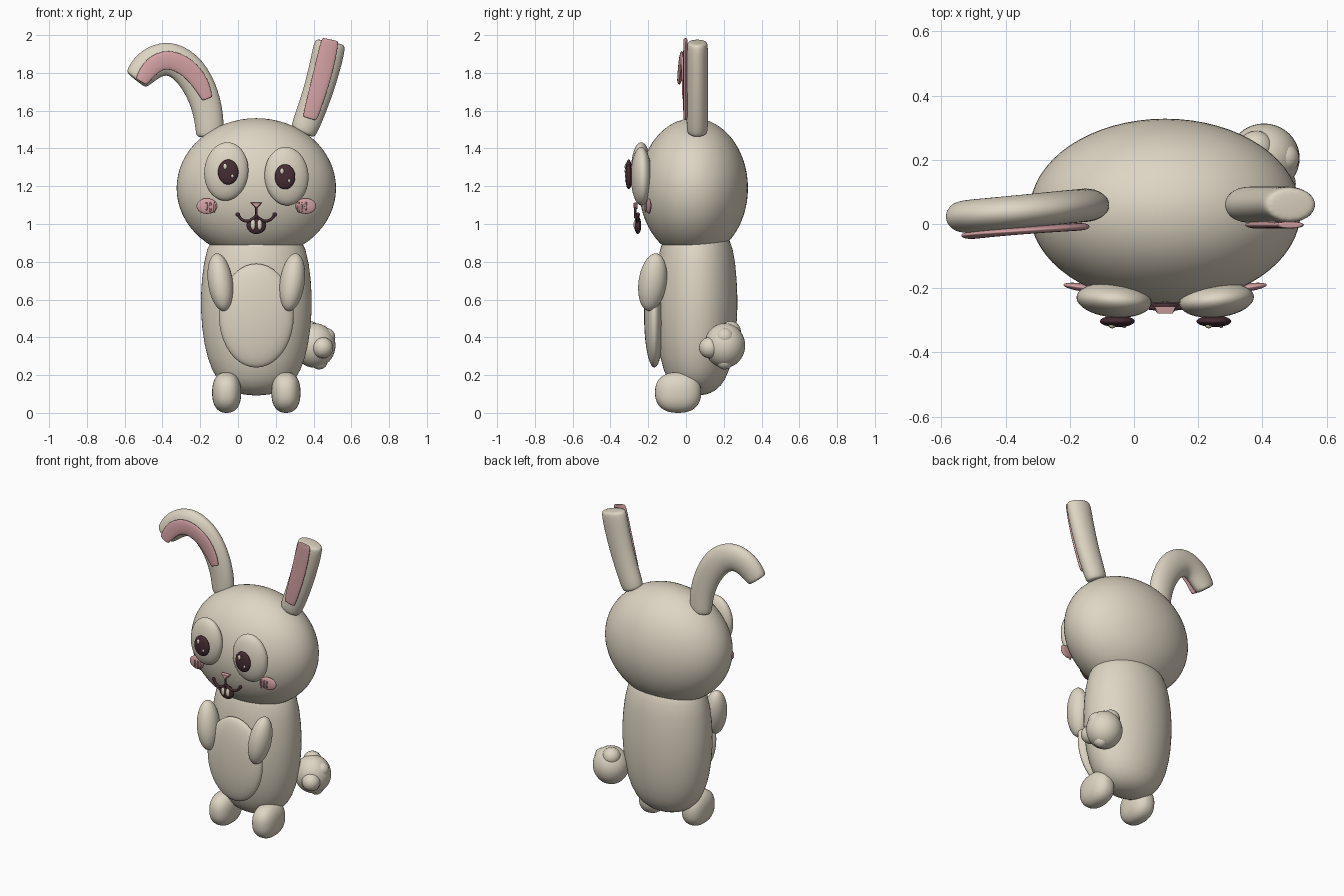
import bpy, bmesh, math
from mathutils import Vector, Matrix

if "Cube" in bpy.data.objects:
    bpy.data.objects.remove(bpy.data.objects["Cube"])


def material(name, rgb):
    m = bpy.data.materials.new(name)
    m.use_nodes = True
    m.diffuse_color = (*rgb, 1)
    m.node_tree.nodes["Principled BSDF"].inputs["Base Color"].default_value = (*rgb, 1)
    return m


CREAM = material("cream fur", (0.73, 0.665, 0.545))
PINK = material("soft pink", (0.66, 0.36, 0.37))
DARK = material("dark plum", (0.06, 0.026, 0.034))
MID = 0.097  # centre line of the body


def finish(bm, name, mat, smooth=True):
    bmesh.ops.recalc_face_normals(bm, faces=bm.faces)
    me = bpy.data.meshes.new(name)
    bm.to_mesh(me)
    bm.free()
    if smooth:
        me.shade_smooth()
    me.materials.append(mat)
    ob = bpy.data.objects.new(name, me)
    bpy.context.collection.objects.link(ob)
    return ob


def ellipsoid(name, loc, radii, mat=CREAM, rot=(0, 0, 0), power=1.0, seg=40):
    """Ellipsoid; a power below 1 makes it boxier."""
    bm = bmesh.new()
    bmesh.ops.create_uvsphere(bm, u_segments=seg, v_segments=seg // 2, radius=1)
    for v in bm.verts:
        v.co = Vector(math.copysign(abs(c) ** power, c) * r for c, r in zip(v.co, radii))
    ob = finish(bm, name, mat)
    ob.location = loc
    ob.rotation_euler = [math.radians(a) for a in rot]
    return ob


def sweep(name, path, thick, mat=CREAM, sides=16):
    """Flattened tube; path holds (x, y, z, half width), bending in the xz plane."""
    pts = [Vector(p[:3]) for p in path]
    rings = []
    bm = bmesh.new()
    last = len(pts) - 1
    for i, p in enumerate(pts):
        t = (pts[min(i + 1, last)] - pts[max(i - 1, 0)]).normalized()
        side = Vector((t.z, 0, -t.x)).normalized()
        depth = t.cross(side)
        # each end gets an extra smaller ring for a blunt rounded tip
        scales = [0.8, 1] if i == 0 else [1, 0.8] if i == last else [1]
        for s in scales:
            ring = []
            for k in range(sides):
                a = 2 * math.pi * k / sides
                off = side * math.cos(a) * path[i][3] + depth * math.sin(a) * thick
                shift = t * (1 - s) * thick * (1 if i else -1)
                ring.append(bm.verts.new(p + off * s + shift))
            rings.append(ring)
    for a, b in zip(rings, rings[1:]):
        for k in range(sides):
            n = (k + 1) % sides
            bm.faces.new((a[k], a[n], b[n], b[k]))
    bm.faces.new(rings[0])
    bm.faces.new(rings[-1])
    ob = finish(bm, name, mat)
    sub = ob.modifiers.new("smooth", "SUBSURF")
    sub.levels = sub.render_levels = 2
    return ob


# Head
ellipsoid("head", (MID, 0.04, 1.19), (0.422, 0.288, 0.37), seg=64)

# Body: turned profile, flattened front to back
profile = [(0, 0.09), (0.1, 0.1), (0.18, 0.14), (0.238, 0.22), (0.28, 0.36), (0.298, 0.54),
           (0.293, 0.7), (0.268, 0.88), (0.2, 0.98), (0, 1.03)]
bm = bmesh.new()
verts = [bm.verts.new((r, 0, z)) for r, z in profile]
edges = [bm.edges.new(pair) for pair in zip(verts, verts[1:])]
bmesh.ops.spin(bm, geom=verts + edges, cent=(0, 0, 0), axis=(0, 0, 1),
               angle=2 * math.pi, steps=32)
bmesh.ops.remove_doubles(bm, verts=bm.verts, dist=0.0005)
bmesh.ops.scale(bm, vec=(1, 0.74, 1), verts=bm.verts)
body = finish(bm, "body", CREAM)
body.location = (MID, 0.055, 0)
body.modifiers.new("smooth", "SUBSURF").levels = 1

ellipsoid("belly_patch", (MID, -0.168, 0.515), (0.198, 0.054, 0.275))

# Paired limbs
for side, label in ((-1, "right"), (1, "left")):
    ellipsoid(label + "_arm", (MID + side * 0.19, -0.177, 0.692), (0.066, 0.074, 0.155),
              rot=(-8, side * 8, 0))
    ellipsoid(label + "_foot", (MID + side * 0.157, -0.042, 0.108), (0.077, 0.122, 0.108),
              power=0.85)
    # Cheeks with little blush strokes
    cx = MID + side * 0.262
    ellipsoid(label + "_cheek", (cx, -0.197, 1.095), (0.055, 0.012, 0.041), PINK,
              rot=(0, 0, side * 8))
    for k in range(3):
        x = cx - side * (0.038 - 0.02 * k)
        sweep(f"{label}_blush_stroke_{k}", [(x, -0.213, 1.062 + 0.006 * k, 0.005),
              (x - side * 0.004, -0.216, 1.09, 0.006),
              (x, -0.213, 1.115, 0.005)], 0.005, PINK, 8)

# Eyes
for label, x, z, tilt in (("right", -0.062, 1.278, 5), ("left", 0.257, 1.253, -4)):
    ellipsoid(label + "_eye", (x, -0.237, z), (0.117, 0.054, 0.155),
              rot=(0, tilt, -5 if label == "right" else 6))
    px = x + (0.01 if label == "right" else -0.008)
    ellipsoid(label + "_pupil", (px, -0.303, z - 0.003), (0.054, 0.018, 0.066), DARK)
    ellipsoid(label + "_large_glint", (px - 0.016, -0.317, z + 0.026), (0.011, 0.008, 0.016), seg=16)
    ellipsoid(label + "_small_glint", (px + 0.022, -0.318, z - 0.024), (0.007, 0.006, 0.01), seg=16)

# Nose: small rounded triangle pointing down
bm = bmesh.new()
bmesh.ops.create_cone(bm, cap_ends=True, segments=3, radius1=0.036, radius2=0.026, depth=0.022,
                      matrix=Matrix.Rotation(math.radians(90), 4, "X"))
low = min(v.co.z for v in bm.verts)
high = max(v.co.z for v in bm.verts)
if abs(low) < high:  # turn the point downwards
    bmesh.ops.scale(bm, vec=(1, 1, -1), verts=bm.verts)
bmesh.ops.scale(bm, vec=(1.05, 1, 0.65), verts=bm.verts)
finish(bm, "nose", PINK, False).location = (MID, -0.268, 1.103)

# Mouth: stem, two curls and end dots
sweep("mouth_stem", [(MID, -0.268, 1.03, 0.007), (MID, -0.27, 1.06, 0.007),
                     (MID, -0.268, 1.088, 0.007)], 0.007, DARK, 8)
for side, label in ((-1, "right"), (1, "left")):
    curl = [(MID + side * dx, -0.265 + 0.12 * dx, z, 0.009) for dx, z in
            ((0, 1.045), (0.02, 1.022), (0.05, 1.012), (0.08, 1.022), (0.098, 1.05))]
    sweep(label + "_mouth_curl", curl, 0.009, DARK, 8)
    ellipsoid(label + "_mouth_end", curl[-1][:3], (0.012, 0.01, 0.012), DARK, seg=16)
    ellipsoid(label + "_tooth", (MID + side * 0.017, -0.266, 0.996), (0.014, 0.012, 0.028), seg=20)
ellipsoid("mouth_opening", (MID, -0.255, 0.993), (0.052, 0.018, 0.046), DARK, seg=24)

# Bent ear and its pink lining
sweep("right_ear", [(-0.15, 0.06, 1.47, 0.075), (-0.152, 0.058, 1.57, 0.08),
                    (-0.19, 0.055, 1.71, 0.087), (-0.27, 0.047, 1.835, 0.095),
                    (-0.375, 0.037, 1.888, 0.098), (-0.475, 0.027, 1.845, 0.092),
                    (-0.535, 0.022, 1.77, 0.073)], 0.053)
sweep("right_ear_lining", [(-0.163, -0.008, 1.665, 0.03), (-0.192, -0.01, 1.74, 0.045),
                           (-0.26, -0.014, 1.83, 0.052), (-0.37, -0.022, 1.882, 0.055),
                           (-0.46, -0.03, 1.84, 0.052), (-0.512, -0.036, 1.755, 0.036)],
      0.012, PINK)

# Upright ear and its pink lining
sweep("left_ear", [(0.345, 0.06, 1.49, 0.073), (0.385, 0.06, 1.59, 0.077),
                   (0.43, 0.06, 1.72, 0.081), (0.465, 0.06, 1.85, 0.085),
                   (0.487, 0.06, 1.955, 0.087)], 0.058)
sweep("left_ear_lining", [(0.38, -0.003, 1.56, 0.04), (0.413, -0.003, 1.67, 0.047),
                          (0.455, -0.003, 1.82, 0.052), (0.488, -0.003, 1.975, 0.048)],
      0.012, PINK)

# Fluffy tail: one ball with smaller tufts
ellipsoid("tail", (0.405, 0.205, 0.357), (0.111, 0.108, 0.118))
for i, (x, y, z, r) in enumerate(((0.448, 0.125, 0.345, 0.056), (0.465, 0.205, 0.4, 0.05),
                                  (0.38, 0.235, 0.43, 0.056), (0.43, 0.205, 0.275, 0.045))):
    ellipsoid(f"tail_tuft_{i + 1}", (x, y, z), (r, r, r), seg=24)
